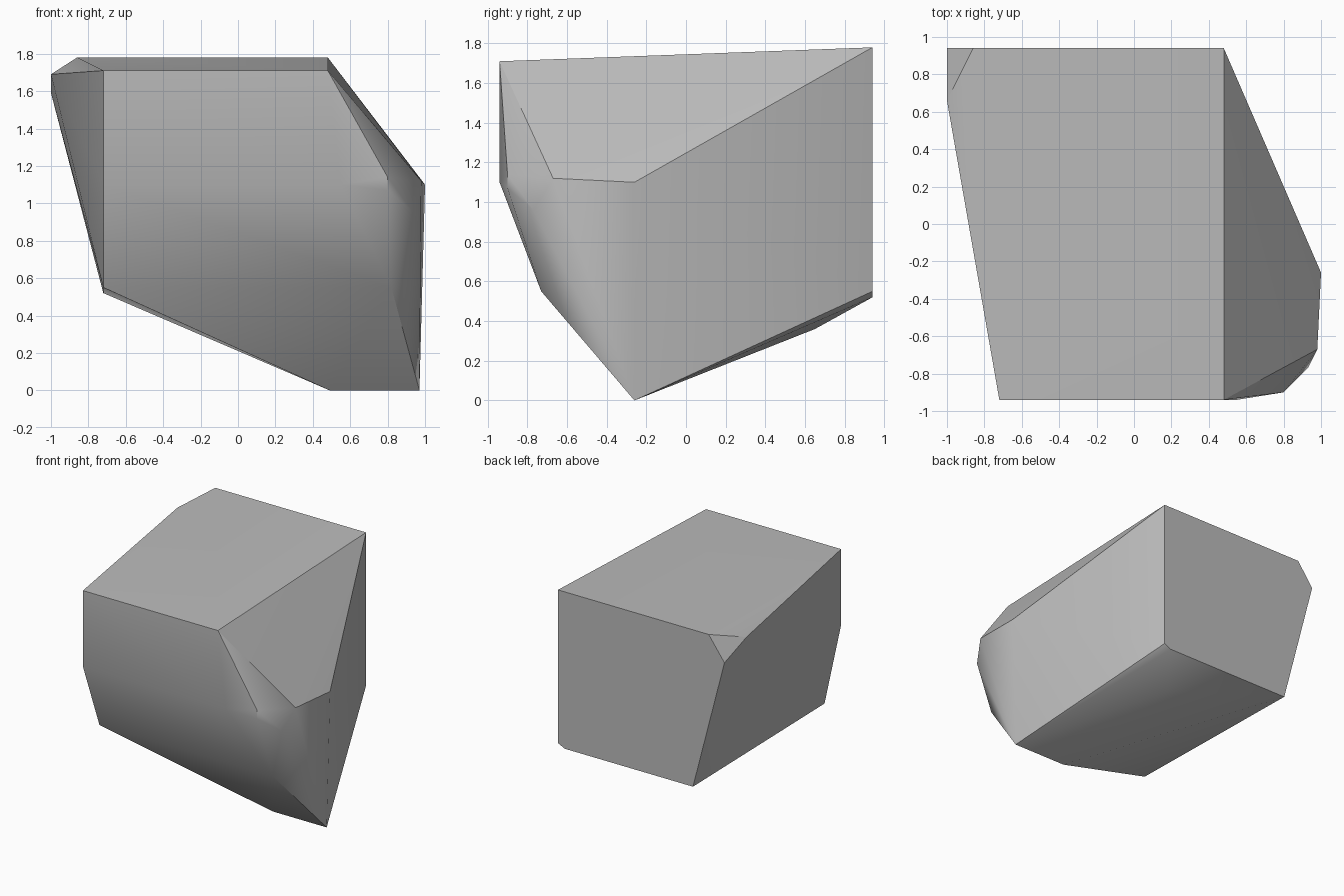
import bpy
import bmesh
import math

cube = bpy.data.objects.get("Cube")
if cube:
    bpy.data.objects.remove(cube, do_unlink=True)

# Plain stone grey
stone = bpy.data.materials.new("stone_grey")
stone.use_nodes = True
grey = (0.5, 0.5, 0.5, 1)
stone.diffuse_color = grey
stone.node_tree.nodes["Principled BSDF"].inputs["Base Color"].default_value = grey

LEFT, RIGHT, FRONT, BACK = -0.72, 0.48, -0.94, 0.94

# Sloping top with a clipped back corner
top = [(LEFT, FRONT, 1.71), (RIGHT, FRONT, 1.71), (RIGHT, BACK, 1.78),
       (-0.86, BACK, 1.78), (-1, BACK, 1.59), (-1, 0.66, 1.69)]

# Front wall curving under towards the base ridge
front = [(LEFT, FRONT, 1.1), (0.55, FRONT, 1.1),
         (LEFT, -0.73, 0.55), (0.82, -0.73, 0.55),
         (0.49, -0.26, 0), (0.97, -0.26, 0)]

# Back and underside corners
back = [(LEFT, BACK, 0.52), (0.42, BACK, 0.52), (RIGHT, BACK, 0.55),
        (0.2, 0.65, 0.36)]

# Right edge and chipped front right corner
chip = [(1, -0.26, 1.1), (0.8, -0.9, 1.14), (0.8, -0.9, 1.07),
        (0.93, -0.77, 0.96), (0.98, -0.67, 1.12), (0.95, -0.46, 0.45)]

# Boulder: hull of the corners with flat facets merged
bm = bmesh.new()
for corner in top + front + back + chip:
    bm.verts.new(corner)
hull = bmesh.ops.convex_hull(bm, input=bm.verts)
loose = [v for v in bm.verts if not v.link_faces]
bmesh.ops.delete(bm, geom=loose, context='VERTS')
bmesh.ops.dissolve_limit(bm, angle_limit=math.radians(1.5),
                         verts=bm.verts, edges=bm.edges)
bmesh.ops.recalc_face_normals(bm, faces=bm.faces)
mesh = bpy.data.meshes.new("boulder")
bm.to_mesh(mesh)
bm.free()
mesh.materials.append(stone)
boulder = bpy.data.objects.new("boulder", mesh)
bpy.context.collection.objects.link(boulder)

# Soft shading across the shallow facets
bpy.ops.object.select_all(action='DESELECT')
boulder.select_set(True)
bpy.context.view_layer.objects.active = boulder
bpy.ops.object.shade_smooth_by_angle(angle=math.radians(30))
